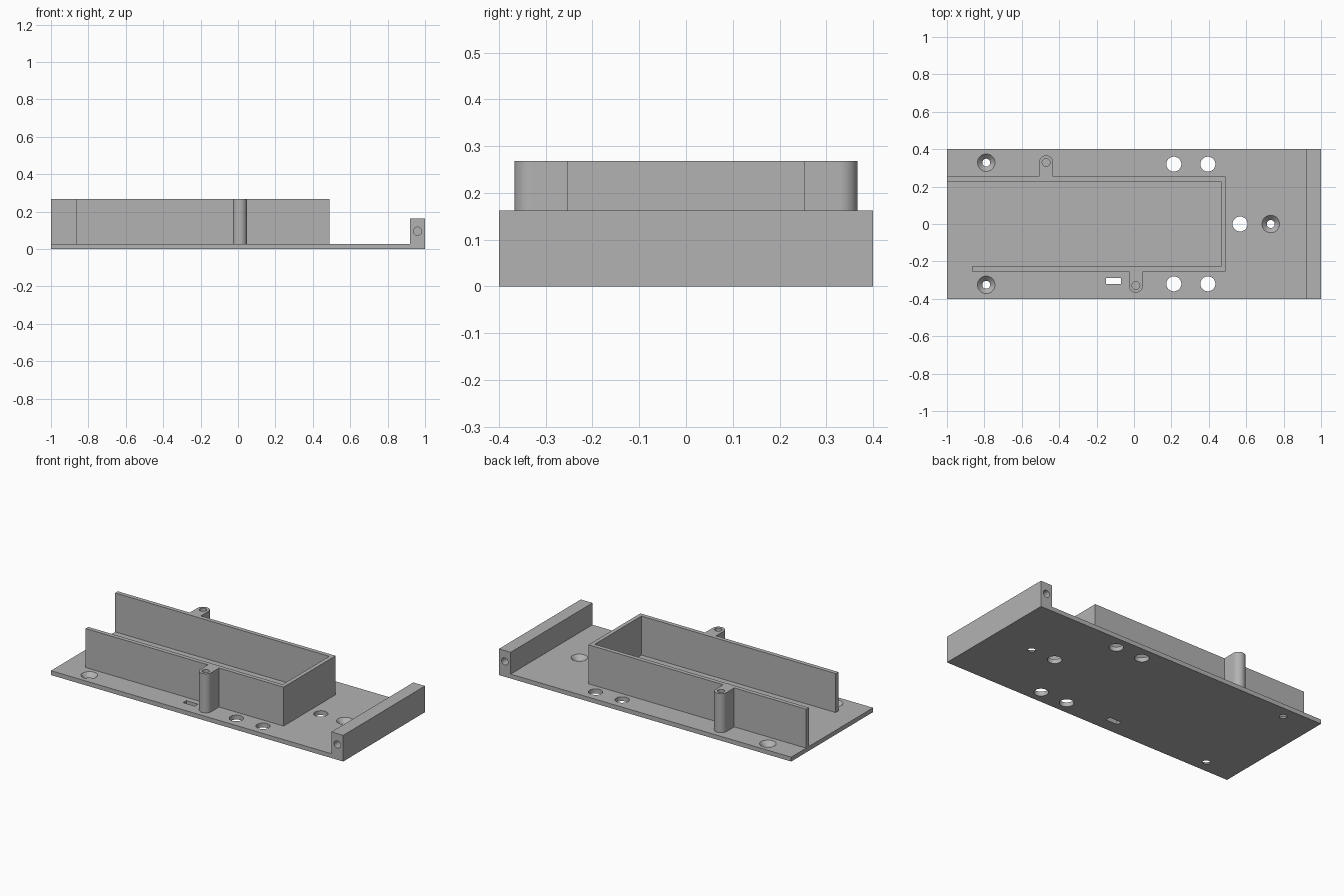
import bpy
import bmesh
from math import cos, sin, pi, radians
from mathutils import Matrix, Vector

if "Cube" in bpy.data.objects:
    bpy.data.objects.remove(bpy.data.objects["Cube"])

PLATE_TOP = 0.027
WALL_TOP = 0.268
STOP_TOP = 0.162

grey = bpy.data.materials.new("plain_grey")
grey.use_nodes = True
colour = (0.45, 0.45, 0.45, 1)
grey.diffuse_color = colour
grey.node_tree.nodes["Principled BSDF"].inputs["Base Color"].default_value = colour


def finish(name, bm):
    bmesh.ops.recalc_face_normals(bm, faces=bm.faces)
    mesh = bpy.data.meshes.new(name)
    bm.to_mesh(mesh)
    bm.free()
    mesh.materials.append(grey)
    obj = bpy.data.objects.new(name, mesh)
    bpy.context.collection.objects.link(obj)
    return obj


def prism(name, outline, z0, z1):
    """Extrude a flat outline upward."""
    bm = bmesh.new()
    face = bm.faces.new([bm.verts.new((x, y, z0)) for x, y in outline])
    top = bmesh.ops.extrude_face_region(bm, geom=[face])["geom"]
    bmesh.ops.translate(bm, vec=(0, 0, z1 - z0),
                        verts=[v for v in top if isinstance(v, bmesh.types.BMVert)])
    return finish(name, bm)


def box(name, x0, x1, y0, y1, z0, z1):
    return prism(name, [(x0, y0), (x1, y0), (x1, y1), (x0, y1)], z0, z1)


def cone(name, centre, r_low, r_top, depth, rotation=Matrix()):
    bm = bmesh.new()
    bmesh.ops.create_cone(bm, cap_ends=True, segments=40, radius1=r_low,
                          radius2=r_top, depth=depth,
                          matrix=Matrix.Translation(Vector(centre)) @ rotation)
    return finish(name, bm)


def cut(target, cutters):
    """Subtract each cutter, then discard it."""
    bpy.context.view_layer.objects.active = target
    for cutter in cutters:
        cutter.hide_render = True
        mod = target.modifiers.new("hole", "BOOLEAN")
        mod.operation = "DIFFERENCE"
        mod.solver = "EXACT"
        mod.object = cutter
        bpy.ops.object.modifier_apply(modifier=mod.name)
        bpy.data.objects.remove(cutter)


def smooth(obj):
    bpy.ops.object.select_all(action="DESELECT")
    obj.select_set(True)
    bpy.context.view_layer.objects.active = obj
    bpy.ops.object.shade_smooth_by_angle(angle=radians(30))


# Base plate with cable holes, countersunk screw holes and a slot
plate = box("base_plate", -1, 0.92, -0.4, 0.4, 0, PLATE_TOP)
mid = PLATE_TOP / 2
cutters = [box("slot_cutter", -0.15, -0.07, -0.322, -0.29, -0.1, 0.1)]
for x, y in [(0.213, 0.32), (0.395, 0.32), (0.213, -0.32), (0.395, -0.32), (0.567, 0)]:
    cutters.append(cone("cable_hole_cutter", (x, y, mid), 0.04, 0.04, 0.2))
for x, y in [(-0.79, 0.328), (-0.79, -0.325), (0.731, 0)]:
    # the cone runs a little past both faces of the plate
    cutters.append(cone("countersink_cutter", (x, y, mid), 0.016, 0.052, PLATE_TOP * 1.4))
cut(plate, cutters)
smooth(plate)

# Three-sided cradle wall, the front arm shorter than the back one
prism("cradle_wall", [(-0.865, -0.254), (0.49, -0.254), (0.49, 0.254), (-1, 0.254),
                      (-1, 0.228), (0.465, 0.228), (0.465, -0.228), (-0.865, -0.228)],
      PLATE_TOP, WALL_TOP)

# Round-nosed screw bosses on the outside of the wall
for name, x, side in [("front_screw_boss", 0.01, -1), ("back_screw_boss", -0.47, 1)]:
    r, y = 0.038, 0.329
    arc = [(x + r * cos(pi * i / 20), side * (y + r * sin(pi * i / 20))) for i in range(21)]
    boss = prism(name, [(x + r, side * 0.254)] + arc + [(x - r, side * 0.254)],
                 PLATE_TOP, WALL_TOP)
    cut(boss, [cone("boss_hole_cutter", (x, side * y, WALL_TOP), 0.021, 0.021, 0.3)])
    smooth(boss)

# Raised end stop with a blind screw hole in each end
stop = box("end_stop", 0.92, 1, -0.4, 0.4, 0, STOP_TOP)
cut(stop, [cone("stop_hole_cutter", (0.96, side * 0.4, 0.095), 0.022, 0.022, 0.3,
                Matrix.Rotation(pi / 2, 4, "X")) for side in (-1, 1)])
smooth(stop)
